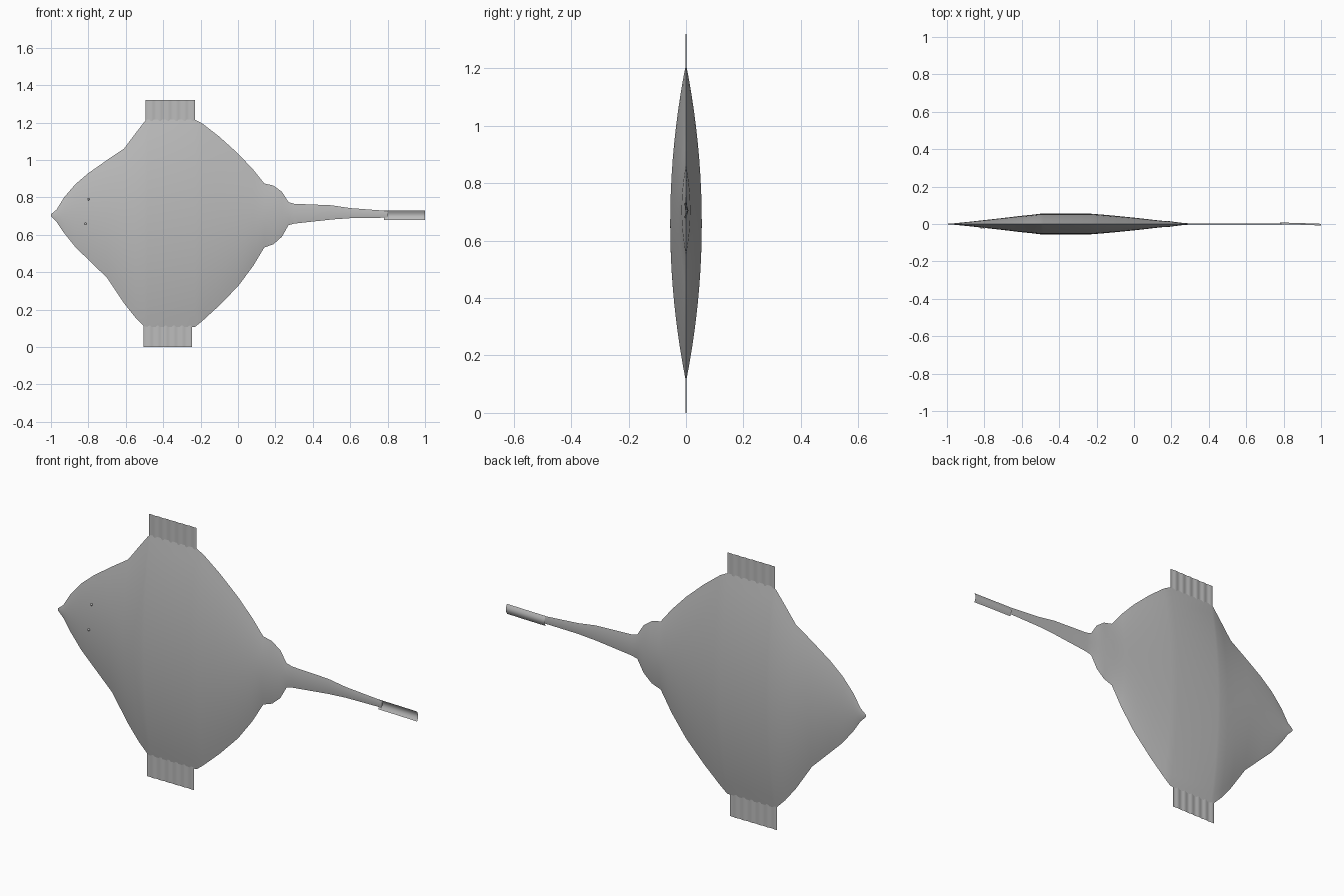
import bpy, bmesh, math

cube = bpy.data.objects.get("Cube")
if cube:
    bpy.data.objects.remove(cube, do_unlink=True)

grey = bpy.data.materials.new("plain grey")
grey.use_nodes = True
GREY = (0.5, 0.5, 0.5, 1)
grey.diffuse_color = GREY
grey.node_tree.nodes["Principled BSDF"].inputs["Base Color"].default_value = GREY


def finish(name, bm, angle=40):
    """Turn a bmesh into a smooth shaded object."""
    mesh = bpy.data.meshes.new(name)
    bm.to_mesh(mesh)
    bm.free()
    obj = bpy.data.objects.new(name, mesh)
    bpy.context.collection.objects.link(obj)
    mesh.materials.append(grey)
    bpy.ops.object.select_all(action='DESELECT')
    obj.select_set(True)
    bpy.context.view_layer.objects.active = obj
    bpy.ops.object.shade_smooth_by_angle(angle=math.radians(angle))
    return obj


def sheet(bm, rows, closed=False):
    """Bridge equal rows of points with quads."""
    grid = [[bm.verts.new(p) for p in row] for row in rows]
    n = len(grid[0])
    for a, b in zip(grid, grid[1:]):
        for i in range(n if closed else n - 1):
            j = (i + 1) % n
            bm.faces.new((a[i], b[i], b[j], a[j]))
    return grid


# Body and tail stations: x, lower edge, upper edge, half thickness
STATIONS = [
    (-1.0, .70, .71, .001), (-.97, .67, .735, .003), (-.93, .61, .80, .007),
    (-.87, .535, .87, .013), (-.80, .467, .93, .021), (-.70, .37, 1.0, .032),
    (-.61, .235, 1.06, .043), (-.55, .16, 1.14, .049), (-.50, .11, 1.205, .055),
    (-.485, .108, 1.216, .055), (-.23, .108, 1.216, .055), (-.19, .14, 1.195, .052),
    (-.10, .222, 1.125, .044), (0, .325, 1.035, .034), (.08, .432, .95, .025),
    (.14, .532, .875, .018), (.19, .55, .863, .015), (.235, .59, .83, .009),
    (.27, .652, .775, .005), (.30, .66, .766, .003), (.50, .682, .758, .003),
    (.60, .689, .743, .002), (.80, .692, .728, .002),
]
STEPS = 20


def section(x, low, high, thick):
    """Lens shaped cross-section with sharp upper and lower edges."""
    ring = []
    for side in (-1, 1):
        for i in range(STEPS):
            u = side * (1 - 2 * i / STEPS)
            ring.append((x, side * thick * (1 - u * u),
                         (low + high) / 2 + u * (high - low) / 2))
    return ring


bm = bmesh.new()
rings = sheet(bm, [section(*s) for s in STATIONS], closed=True)
for ring in (rings[0], rings[-1]):
    bm.faces.new(ring)
bmesh.ops.recalc_face_normals(bm, faces=bm.faces)
finish("body_and_tail", bm, 30)

# Gently rippled wing tip strips
for name, left, right, low, high in (("upper_tip", -.495, -.23, 1.205, 1.32),
                                     ("lower_tip", -.505, -.245, 0, .115)):
    bm = bmesh.new()
    rows = []
    for i in range(49):
        x = left + (right - left) * i / 48
        y = .0015 * math.sin(i * math.tau / 8)
        rows.append([(x, y, low), (x, y, high)])
    sheet(bm, rows)
    bmesh.ops.recalc_face_normals(bm, faces=bm.faces)
    finish(name, bm)

# Curled strip at the end of the tail
bm = bmesh.new()
rows = []
for x, shift in ((.78, .001), (.89, .004), (1.0, .008)):
    rows.append([(x, .009 * math.sin(math.pi * i / 12) - shift, .68 + .05 * i / 12)
                 for i in range(13)])
sheet(bm, rows)
finish("tail_end", bm)

# Two small eyes on the front face
for name, x, z in (("upper_eye", -.80, .79), ("lower_eye", -.815, .66)):
    bm = bmesh.new()
    bmesh.ops.create_uvsphere(bm, u_segments=12, v_segments=8, radius=.006)
    bmesh.ops.translate(bm, verts=bm.verts, vec=(x, -.019, z))
    finish(name, bm, 60)
